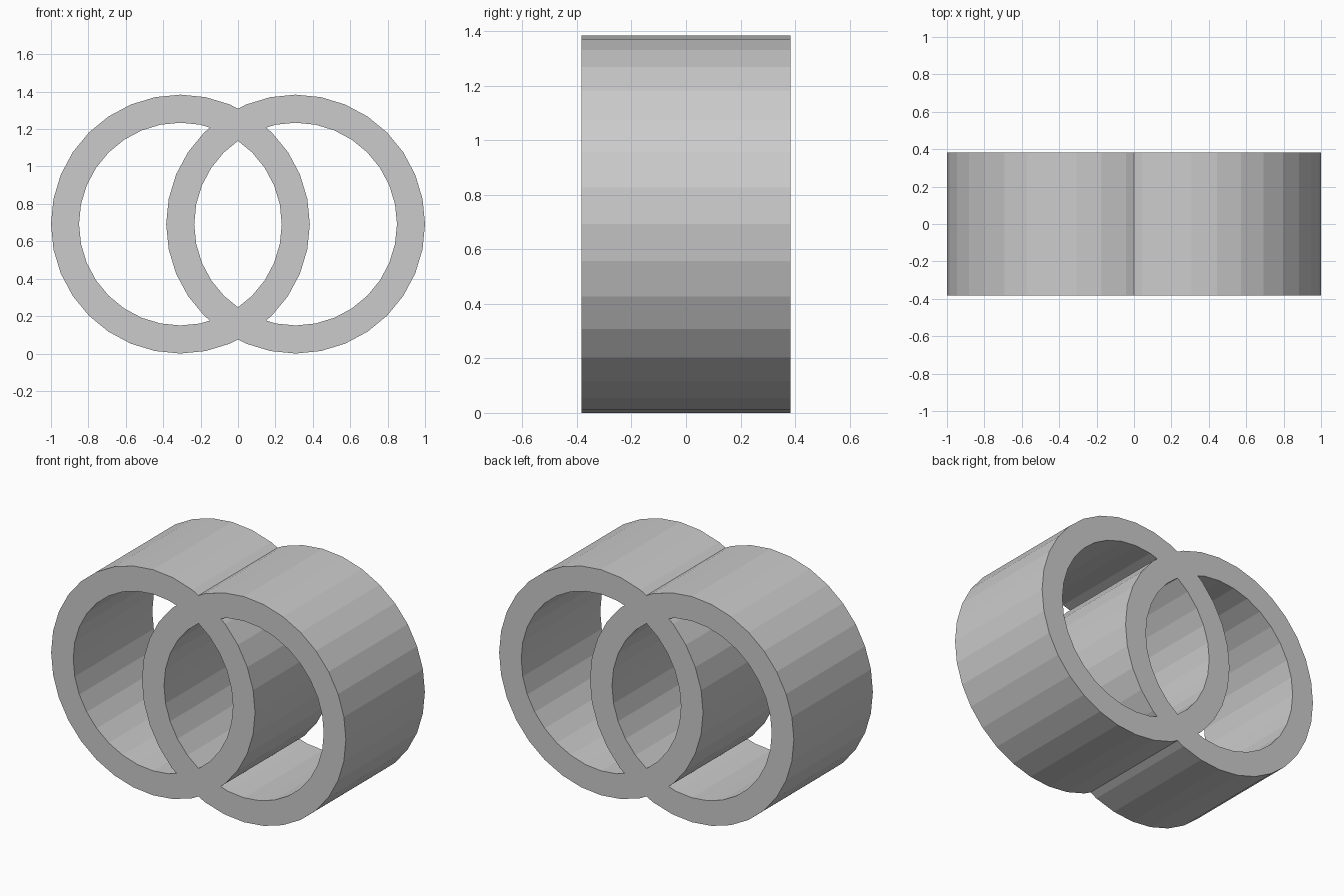
import bpy, bmesh, math

cube = bpy.data.objects.get("Cube")
if cube:
    bpy.data.objects.remove(cube, do_unlink=True)

OUTER, INNER, OFFSET = 0.692, 0.542, 0.308
HALF_DEPTH, SIDES = 0.383, 32

grey = bpy.data.materials.new("plain grey")
grey.use_nodes = True
colour = (0.6, 0.6, 0.6, 1)
grey.diffuse_color = colour
grey.node_tree.nodes["Principled BSDF"].inputs["Base Color"].default_value = colour


def make_tube(name, x):
    """Square-edged tube lying along y, standing on the ground."""
    bm = bmesh.new()

    def loop(radius, y):
        angles = [math.tau * i / SIDES for i in range(SIDES)]
        return [bm.verts.new((x + radius * math.cos(a), y, OUTER + radius * math.sin(a)))
                for a in angles]

    loops = [loop(OUTER, -HALF_DEPTH), loop(OUTER, HALF_DEPTH),
             loop(INNER, HALF_DEPTH), loop(INNER, -HALF_DEPTH)]
    for a, b in zip(loops, loops[1:] + loops[:1]):
        for i in range(SIDES):
            j = (i + 1) % SIDES
            bm.faces.new((a[i], a[j], b[j], b[i]))
    bmesh.ops.recalc_face_normals(bm, faces=bm.faces)
    mesh = bpy.data.meshes.new(name)
    bm.to_mesh(mesh)
    bm.free()
    mesh.materials.append(grey)
    obj = bpy.data.objects.new(name, mesh)
    bpy.context.collection.objects.link(obj)
    return obj


# Two overlapping tubes fused into one solid
rings = make_tube("interlocked_rings", -OFFSET)
left_ring = make_tube("left_ring", OFFSET)
union = rings.modifiers.new("fuse", 'BOOLEAN')
union.operation = 'UNION'
union.solver = 'EXACT'
union.object = left_ring

bpy.context.view_layer.objects.active = rings
rings.select_set(True)
bpy.ops.object.modifier_apply(modifier=union.name)
bpy.data.objects.remove(left_ring, do_unlink=True)
